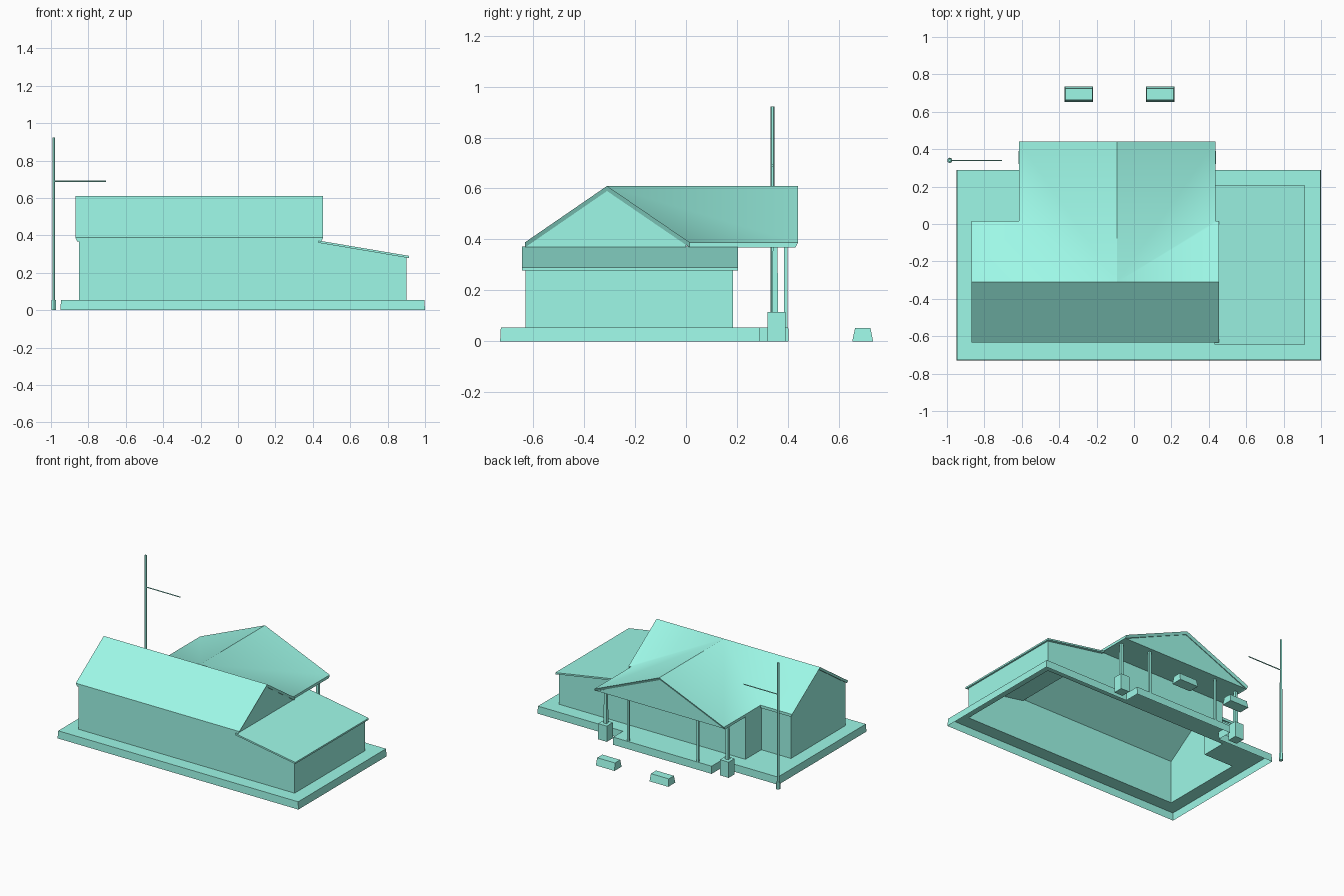
import bpy, bmesh, math
from mathutils import Vector, Matrix

if "Cube" in bpy.data.objects:
    bpy.data.objects.remove(bpy.data.objects["Cube"])

teal = bpy.data.materials.new("teal")
teal.diffuse_color = (.34, .94, .80, 1)
teal.use_nodes = True
teal.node_tree.nodes["Principled BSDF"].inputs["Base Color"].default_value = teal.diffuse_color


def finish(bm, name, normals=True):
    if normals:
        bmesh.ops.recalc_face_normals(bm, faces=bm.faces)
    me = bpy.data.meshes.new(name)
    bm.to_mesh(me)
    bm.free()
    me.materials.append(teal)
    ob = bpy.data.objects.new(name, me)
    bpy.context.collection.objects.link(ob)
    return ob


def block(name, x0, x1, y0, y1, z0, z1, tx=0, ty=0):
    """Box whose top is inset by tx, ty."""
    bm = bmesh.new()
    lo = [bm.verts.new(p) for p in ((x0, y0, z0), (x1, y0, z0), (x1, y1, z0), (x0, y1, z0))]
    hi = [bm.verts.new(p) for p in ((x0 + tx, y0 + ty, z1), (x1 - tx, y0 + ty, z1),
                                    (x1 - tx, y1 - ty, z1), (x0 + tx, y1 - ty, z1))]
    bm.faces.new(lo)
    bm.faces.new(hi)
    for i in range(4):
        j = (i + 1) % 4
        bm.faces.new((lo[i], lo[j], hi[j], hi[i]))
    return finish(bm, name)


def rod(name, a, b, r1, r2, sides=6):
    a, b = Vector(a), Vector(b)
    d = b - a
    bm = bmesh.new()
    m = Matrix.Translation((a + b) / 2) @ d.to_track_quat('Z', 'Y').to_matrix().to_4x4()
    bmesh.ops.create_cone(bm, cap_ends=True, segments=sides, radius1=r1, radius2=r2,
                          depth=d.length, matrix=m)
    return finish(bm, name)


def sheet(name, points, faces, thick, inset=lambda co: None):
    """Connected faces given thickness downward; inset pulls the underside in."""
    bm = bmesh.new()
    vs = [bm.verts.new(p) for p in points]
    for f in faces:
        bm.faces.new([vs[i] for i in f])
    low = bmesh.ops.extrude_face_region(bm, geom=bm.faces[:], use_keep_orig=True)
    for v in low['geom']:
        if isinstance(v, bmesh.types.BMVert):
            v.co.z -= thick
            inset(v.co)
    return finish(bm, name)


def loop_edges(bm, pts):
    vs = [bm.verts.new(p) for p in pts]
    return vs, [bm.edges.new((vs[i], vs[(i + 1) % len(vs)])) for i in range(len(vs))]


FLOOR, EAVE = 0.055, 0.37
house = [(-.85, -.63), (.435, -.63), (.44, -.63), (.9, -.63), (.9, .185), (.44, .185),
         (.435, .185), (-.61, .185), (-.61, 0), (-.85, 0)]
slab = [(-.95, -.73), (1, -.73), (1, .29), (.31, .29), (.31, .403),
        (-.49, .403), (-.49, .29), (-.95, .29)]

# Hollow foundation slab around the house, with the porch step-out
bm = bmesh.new()
outer, oe = loop_edges(bm, [(x * .996, y * .996, FLOOR) for x, y in slab])
inner, ie = loop_edges(bm, [(x, y, FLOOR) for x, y in house])
bmesh.ops.triangle_fill(bm, edges=oe + ie, use_beauty=True, normal=(0, 0, 1))
bottom = [bm.verts.new((x, y, 0)) for x, y in slab]
for i in range(len(slab)):
    j = (i + 1) % len(slab)
    bm.faces.new((bottom[i], bottom[j], outer[j], outer[i]))
bmesh.ops.dissolve_limit(bm, angle_limit=.01, verts=bm.verts[:], edges=bm.edges[:])
finish(bm, "foundation_slab")

# Walls: open shell following the footprint, lower at the side wing
bm = bmesh.new()
lo = [bm.verts.new((x, y, FLOOR)) for x, y in house]
hi = [bm.verts.new((x, y, .282 if x > .5 else .36 if x > .436 else EAVE)) for x, y in house]
for i in range(len(house)):
    j = (i + 1) % len(house)
    bm.faces.new((lo[i], lo[j], hi[j], hi[i]))
finish(bm, "walls", False)

# Gable ends under the main roof
for side, x in (("left", -.85), ("right", .44)):
    bm = bmesh.new()
    pts = [(x, -.63, .362), (x, 0, .362), (x, 0, .382), (x, -.31, .596), (x, -.63, .375)]
    vs = [bm.verts.new(p) for p in pts]
    bm.faces.new(vs if x > 0 else vs[::-1])
    finish(bm, side + "_gable", False)


# Main gable roof joined with the porch gable along two valleys
def slant_verges(co):
    if co.x < -.8:
        co.x += .01
    elif co.x > .45:
        co.x -= .01
    if co.y > .4:
        co.y -= .01


R, E, F = .61, .388, -.633
roof = sheet("main_and_porch_roof", [
    (-.87, F, E), (.455, F, E), (.455, -.31, R), (-.09, -.31, R), (-.87, -.31, R),
    (-.87, .015, E), (-.615, .015, E), (.435, .015, E), (.455, .015, E),
    (-.09, .44, R), (-.615, .44, E), (.435, .44, E)],
    [(0, 1, 2, 3, 4), (4, 3, 6, 5), (3, 2, 8, 7), (3, 9, 10, 6), (3, 7, 11, 9)],
    .02, slant_verges)
bpy.context.view_layer.objects.active = roof
roof.select_set(True)
bpy.ops.object.shade_smooth_by_angle(angle=math.radians(44))
roof.select_set(False)

# Side wing lean-to roof
sheet("wing_roof", [(.43, -.645, .372), (.915, -.645, .29), (.915, .205, .29), (.43, .205, .372)],
      [(0, 1, 2, 3)], .012)

# Porch pediment and ceiling
bm = bmesh.new()
v = [bm.verts.new(p) for p in ((-.605, .425, EAVE), (.425, .425, EAVE), (-.09, .425, .592),
                               (.425, .185, EAVE), (-.605, .185, EAVE))]
bm.faces.new((v[0], v[2], v[1]))
bm.faces.new((v[0], v[1], v[3], v[4]))
finish(bm, "porch_pediment")

# Porch posts: outer pair on pedestals, inner pair on the slab
for side, s in (("left", -1), ("right", 1)):
    x = -.09 + s * .493
    block(side + "_pedestal", x - .035, x + .035, .32, .39, 0, .115)
    block(side + "_outer_post", x - .012, x + .012, .338, .362, .115, .385, .003, .003)
    x = -.09 + s * .282
    block(side + "_inner_post", x - .008, x + .008, .384, .399, FLOOR, EAVE)

# Parking blocks
for side, x in (("left", -.295), ("right", .14)):
    block(side + "_parking_block", x - .076, x + .076, .653, .735, 0, .053, .004, .011)

# Flag pole with side arm
rod("pole_base", (-.985, .34, 0), (-.985, .34, .055), .015, .013)
rod("pole", (-.985, .34, .05), (-.985, .34, .922), .009, .008)
rod("pole_arm", (-.985, .34, .69), (-.705, .34, .69), .004, .004)
